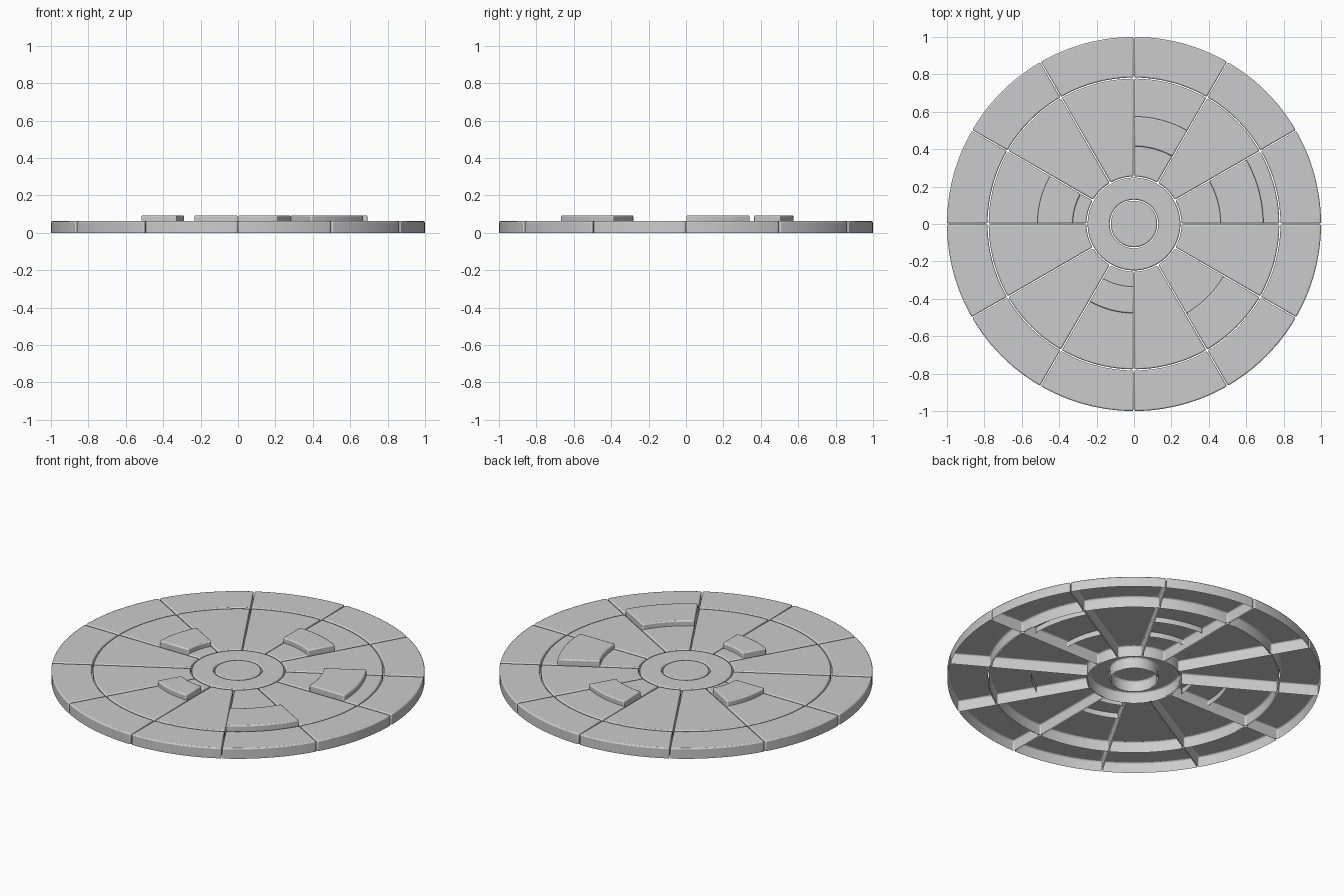
import bpy, bmesh
from math import asin, cos, sin, radians, tau

if "Cube" in bpy.data.objects:
    bpy.data.objects.remove(bpy.data.objects["Cube"])

GAP = 0.003      # half width of the grooves
BEVEL = 0.007


def finish(name, bm, z_bottom):
    """Pull the outline of a flat top down to form an open-bottomed shell, then soften edges."""
    rim = [e for e in bm.edges if e.is_boundary]
    ext = bmesh.ops.extrude_edge_only(bm, edges=rim)
    for v in ext["geom"]:
        if isinstance(v, bmesh.types.BMVert):
            v.co.z = z_bottom
    bm.normal_update()
    bmesh.ops.recalc_face_normals(bm, faces=bm.faces[:])
    if max(bm.faces, key=lambda f: f.calc_center_median().z).normal.z < 0:
        bmesh.ops.reverse_faces(bm, faces=bm.faces[:])
    me = bpy.data.meshes.new(name)
    bm.to_mesh(me)
    bm.free()
    ob = bpy.data.objects.new(name, me)
    bpy.context.collection.objects.link(ob)
    mod = ob.modifiers.new("soft_edges", "BEVEL")
    mod.width = BEVEL
    mod.segments = 2
    mod.limit_method = "ANGLE"
    mod.angle_limit = radians(40)
    bpy.ops.object.select_all(action="DESELECT")
    ob.select_set(True)
    bpy.context.view_layer.objects.active = ob
    bpy.ops.object.shade_smooth_by_angle(angle=radians(35))
    return ob


def sector(name, r0, r1, start, z0, z1, n=12):
    """A 30 degree ring sector with parallel-sided grooves."""
    bm = bmesh.new()
    rows = []
    for r in (r0, r1):
        trim = asin(GAP / r)
        a0, a1 = radians(start) + trim, radians(start + 30) - trim
        angles = [a0 + (a1 - a0) * i / n for i in range(n + 1)]
        rows.append([bm.verts.new((r * cos(a), r * sin(a), z1)) for a in angles])
    inner, outer = rows
    for i in range(n):
        bm.faces.new((inner[i], outer[i], outer[i + 1], inner[i + 1]))
    return finish(name, bm, z0)


def ring(name, r0, r1, z0, z1, n=96):
    """A full ring, or a disc when r0 is zero."""
    bm = bmesh.new()

    def loop(r):
        return [bm.verts.new((r * cos(tau * i / n), r * sin(tau * i / n), z1)) for i in range(n)]
    outer = loop(r1)
    if r0 == 0:
        bm.faces.new(outer)
    else:
        inner = loop(r0)
        for i in range(n):
            j = (i + 1) % n
            bm.faces.new((inner[i], outer[i], outer[j], inner[j]))
    return finish(name, bm, z0)


# Hub
ring("hub_button", 0, 0.124, 0, 0.062)
ring("hub_ring", 0.13, 0.248, 0, 0.062)

# Twelve wedges and rim plates
for k in range(12):
    sector(f"wedge_{k + 1}", 0.254, 0.777, k * 30, 0, 0.062)
    sector(f"rim_plate_{k + 1}", 0.783, 1.0, k * 30, 0, 0.062)

# Raised blocks: start angle, inner and outer radius
blocks = [(0, 0.463, 0.692), (60, 0.415, 0.575), (150, 0.327, 0.517),
          (240, 0.335, 0.477), (300, 0.553, 0.777)]
for i, (a, r0, r1) in enumerate(blocks):
    sector(f"raised_block_{i + 1}", r0, r1, a, 0.03, 0.093)
